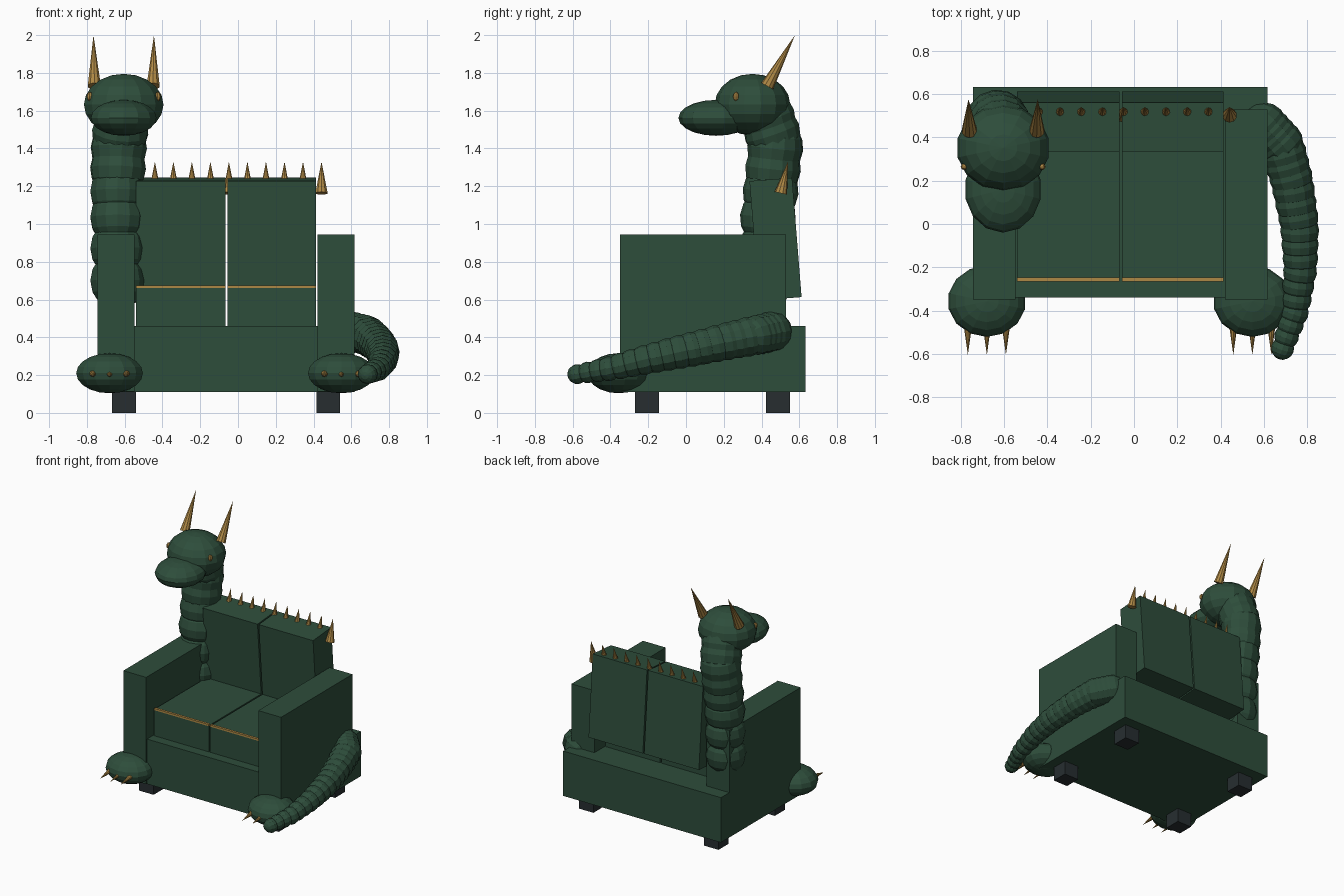
import bpy, math
from mathutils import Vector

if "Cube" in bpy.data.objects:
    bpy.data.objects.remove(bpy.data.objects["Cube"])


def material(name, rgb):
    m = bpy.data.materials.new(name)
    m.diffuse_color = (*rgb, 1)
    m.use_nodes = True
    m.node_tree.nodes["Principled BSDF"].inputs["Base Color"].default_value = m.diffuse_color
    return m


GREEN = material("green_scales", (0.027, 0.075, 0.044))
GOLD = material("horn_gold", (0.43, 0.25, 0.06))
DARK = material("dark_feet", (0.02, 0.027, 0.03))


def finish(name, mat):
    ob = bpy.context.object
    ob.name = name
    ob.data.materials.append(mat)
    return ob


def box(name, x, y, z, mat=GREEN):
    """Box from its (min, max) extents on each axis."""
    bpy.ops.mesh.primitive_cube_add(size=1, location=[sum(a) / 2 for a in (x, y, z)])
    ob = finish(name, mat)
    ob.scale = [a[1] - a[0] for a in (x, y, z)]
    return ob


def ball(name, loc, radii, mat=GREEN, segs=14, rings=10):
    bpy.ops.mesh.primitive_uv_sphere_add(segments=segs, ring_count=rings, radius=1, location=loc)
    ob = finish(name, mat)
    ob.scale = radii
    return ob


def spike(name, base, tip, radius):
    """Cone running from base centre to tip."""
    a, b = Vector(base), Vector(tip)
    bpy.ops.mesh.primitive_cone_add(vertices=10, radius1=radius, radius2=0,
                                    depth=(b - a).length, location=(a + b) / 2)
    ob = finish(name, GOLD)
    ob.rotation_euler = (b - a).to_track_quat('Z', 'Y').to_euler()


def chain(name, path, count, stretch, segs):
    """Overlapping balls along a path of (x, y, z, radius) points."""
    for i in range(count):
        t = i / (count - 1) * (len(path) - 1)
        k = min(int(t), len(path) - 2)
        a, b = Vector(path[k]), Vector(path[k + 1])
        p = a.lerp(b, t - k)
        ob = ball(f"{name}_{i}", p[:3], (p[3], p[3], p[3] * stretch), segs=segs, rings=8)
        ob.rotation_euler = (b - a).to_3d().to_track_quat('Z', 'Y').to_euler()


# Sofa frame
box("base", (-0.745, 0.617), (-0.34, 0.633), (0.11, 0.46))
box("left_arm", (-0.745, -0.548), (-0.35, 0.53), (0.112, 0.945))
box("right_arm", (0.42, 0.617), (-0.35, 0.53), (0.112, 0.945))
for x in (-0.603, 0.478):
    for y in (-0.207, 0.487):
        box("leg", (x - 0.063, x + 0.063), (y - 0.063, y + 0.063), (0, 0.112), DARK)

# Seat cushions with piping, and forward-tilted back cushions
for x in ((-0.54, -0.067), (-0.056, 0.413)):
    box("seat_cushion", x, (-0.265, 0.40), (0.46, 0.665))
    box("piping", x, (-0.266, -0.247), (0.66, 0.674), GOLD)
    back = box("back_cushion", x, (0.361, 0.587), (0.603, 1.237))
    back.rotation_euler.x = 0.08

# Spine spikes along the back
for i in range(10):
    x = -0.44 + i * 0.098
    spike("spine_spike", (x, 0.502, 1.163), (x, 0.54, 1.33), 0.034)

# Front paws with claws
for cx in (-0.68, 0.547):
    ball("paw", (cx, -0.357, 0.21), (0.181, 0.165, 0.106))
    for dx in (-0.088, 0, 0.088):
        spike("claw", (cx + dx, -0.47, 0.21), (cx + dx, -0.605, 0.192), 0.02)

# Neck and tail
chain("neck", [(-0.637, 0.42, 0.70, 0.148), (-0.637, 0.43, 1.0, 0.148),
               (-0.637, 0.455, 1.24, 0.148), (-0.63, 0.475, 1.43, 0.15),
               (-0.615, 0.43, 1.56, 0.15)], 8, 1.05, 14)
chain("tail", [(0.60, 0.455, 0.43, 0.108), (0.68, 0.37, 0.412, 0.107),
               (0.73, 0.2, 0.375, 0.1), (0.765, 0.0, 0.33, 0.092),
               (0.77, -0.2, 0.285, 0.08), (0.745, -0.4, 0.235, 0.066),
               (0.687, -0.575, 0.205, 0.053)], 20, 1.0, 12)

# Head, snout, eyes and horns
HX = -0.605
ball("head", (HX, 0.352, 1.632), (0.216, 0.2, 0.163))
ball("snout", (HX, 0.16, 1.562), (0.178, 0.2, 0.095))
for s in (-1, 1):
    ball("eye", (HX + s * 0.18, 0.265, 1.675), (0.016, 0.016, 0.024), GOLD, 8, 6)
    spike("horn", (HX + s * 0.156, 0.43, 1.73), (HX + s * 0.16, 0.577, 2.0), 0.036)
